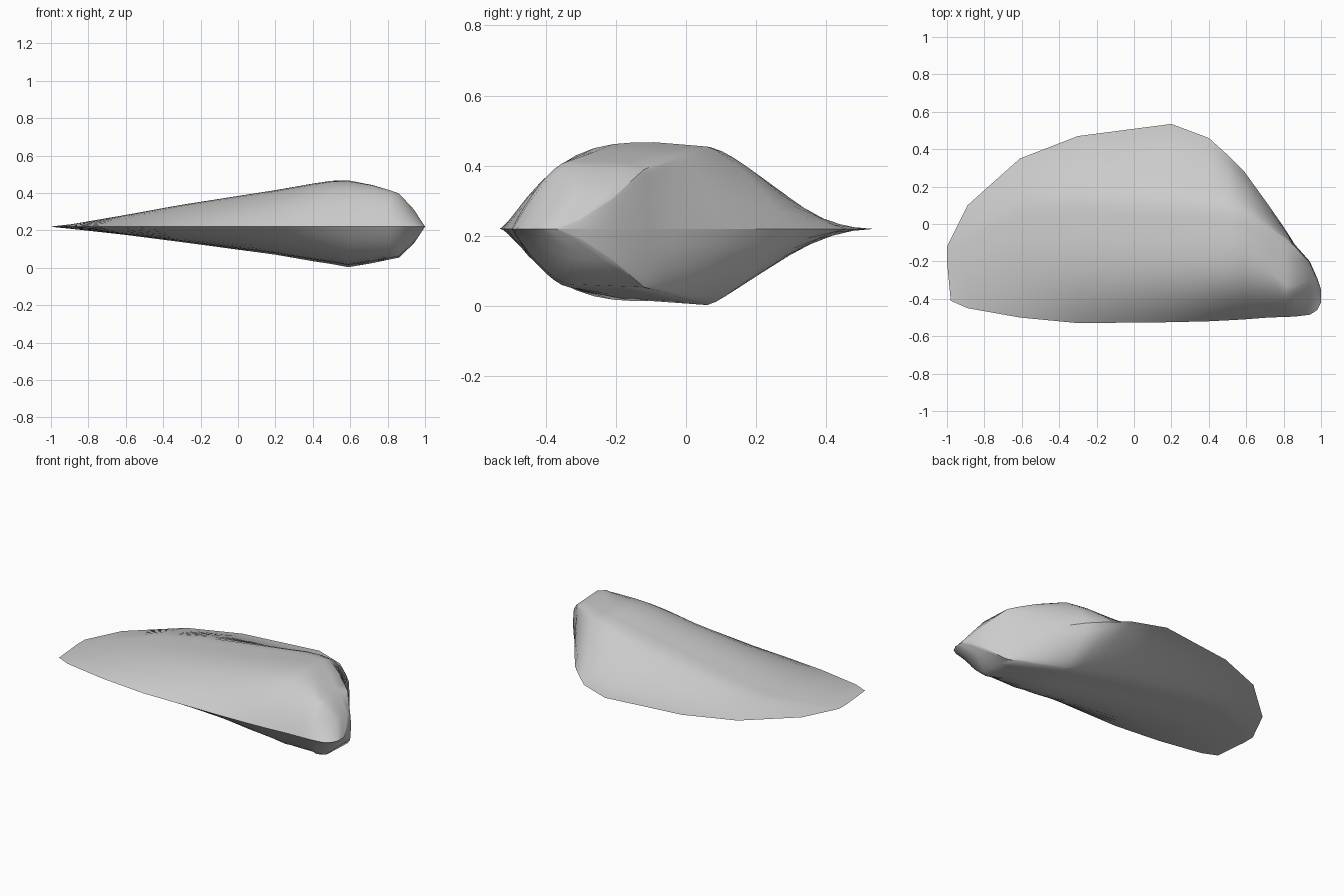
import bpy
import bmesh

cube = bpy.data.objects.get("Cube")
if cube:
    bpy.data.objects.remove(cube)

SEAM = 0.22

# Stations along the shell:
# x, front y, crest y, shoulder y, back y, upper height, lower depth, bulge, back power
STATIONS = [
    (-1.00, -0.20, -0.17, -0.15, -0.12, 0, 0, 2, 1),
    (-0.98, -0.41, -0.20, -0.16, -0.08, 0.003, 0.003, 2, 1),
    (-0.89, -0.45, -0.15, -0.08, 0.10, 0.013, 0.012, 1.9, 0.9),
    (-0.61, -0.50, -0.06, 0.08, 0.35, 0.061, 0.043, 2, 1),
    (-0.30, -0.53, -0.08, 0.11, 0.47, 0.117, 0.083, 2.2, 1.3),
    (0.20, -0.525, -0.09, 0.10, 0.535, 0.195, 0.15, 2.6, 2.1),
    (0.40, -0.52, -0.09, 0.09, 0.46, 0.23, 0.185, 2.9, 1.5),
    (0.50, -0.515, -0.08, 0.07, 0.37, 0.245, 0.2, 3, 1),
    (0.59, -0.51, -0.09, 0.06, 0.28, 0.247, 0.217, 3, 0.8),
    (0.72, -0.50, -0.22, -0.02, 0.10, 0.222, 0.195, 2.4, 0.8),
    (0.81, -0.497, -0.33, -0.08, -0.03, 0.195, 0.176, 1.6, 0.7),
    (0.86, -0.495, -0.33, -0.12, -0.11, 0.178, 0.166, 1.6, 0.7),
    (0.94, -0.485, -0.30, -0.21, -0.20, 0.092, 0.09, 1.4, 0.7),
    (0.98, -0.46, -0.36, -0.30, -0.29, 0.03, 0.03, 1.3, 0.8),
    (1.00, -0.42, -0.40, -0.37, -0.35, 0, 0, 1, 1),
]
STEPS = 9

shell_grey = bpy.data.materials.new("shell_grey")
shell_grey.use_nodes = True
GREY = (0.6, 0.6, 0.6, 1)
shell_grey.diffuse_color = GREY
shell_grey.node_tree.nodes["Principled BSDF"].inputs["Base Color"].default_value = GREY


def section(station, side):
    """Cross-section: front edge, crest, shoulder, back edge."""
    x, front, crest, shoulder, back, up, down, bulge, power = station
    # The upper valve peaks at the crest, the lower one at the shoulder
    crest_h, shoulder_h = (up, up * 0.95) if side > 0 else (-down * 0.95, -down)
    points = []
    for i in range(STEPS):
        t = (i / STEPS) ** 1.3
        rise = 1 - (1 - t) ** bulge
        points.append((x, front + (crest - front) * t, SEAM + crest_h * rise))
    for i in range(3):
        t = i / 3
        points.append((x, crest + (shoulder - crest) * t,
                       SEAM + crest_h + (shoulder_h - crest_h) * t))
    for i in range(STEPS + 1):
        s = i / STEPS
        fall = max(0, 1 - s ** 1.35) ** power
        points.append((x, shoulder + (back - shoulder) * s, SEAM + shoulder_h * fall))
    return points


def build_valve(name, side):
    bm = bmesh.new()
    rows = [[bm.verts.new(p) for p in section(st, side)] for st in STATIONS]
    for a, b in zip(rows, rows[1:]):
        for i in range(len(a) - 1):
            quad = (a[i], b[i], b[i + 1], a[i + 1])
            bm.faces.new(quad if side > 0 else quad[::-1])
    bmesh.ops.remove_doubles(bm, verts=bm.verts, dist=0.0005)
    mesh = bpy.data.meshes.new(name)
    bm.to_mesh(mesh)
    bm.free()
    mesh.materials.append(shell_grey)
    obj = bpy.data.objects.new(name, mesh)
    bpy.context.collection.objects.link(obj)
    bpy.ops.object.select_all(action='DESELECT')
    obj.select_set(True)
    bpy.context.view_layer.objects.active = obj
    bpy.ops.object.shade_smooth_by_angle(angle=0.8)


# Two facing valves meeting at the flat seam
build_valve("upper_valve", 1)
build_valve("lower_valve", -1)
